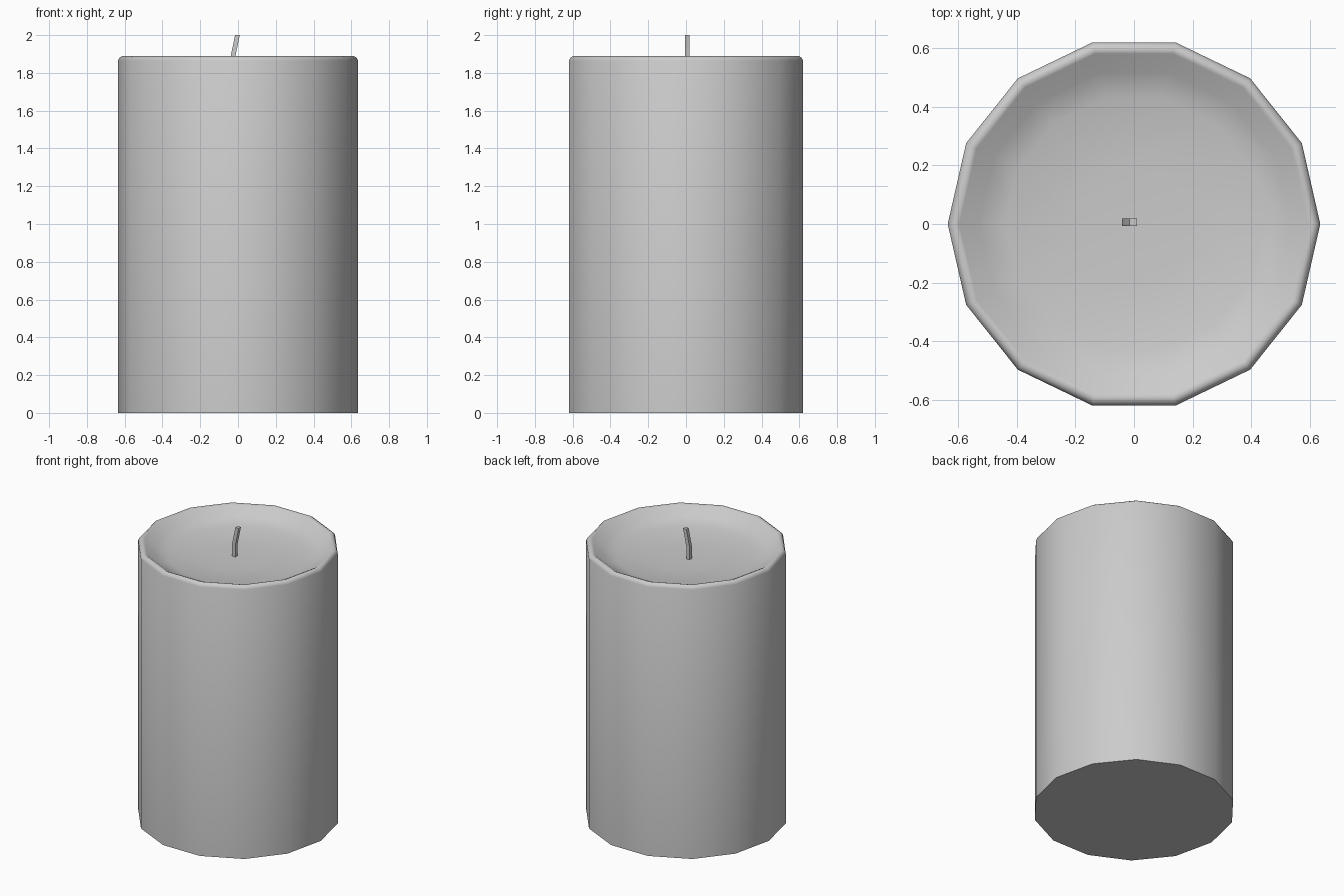
import bpy, bmesh, math

cube = bpy.data.objects.get("Cube")
if cube:
    bpy.data.objects.remove(cube, do_unlink=True)


def make_material(name, color):
    mat = bpy.data.materials.new(name)
    mat.use_nodes = True
    mat.diffuse_color = color
    mat.node_tree.nodes["Principled BSDF"].inputs["Base Color"].default_value = color
    return mat


def skin_rings(name, rings, mat, angle):
    """Join rings of equal point count, cap both ends and shade smooth."""
    bm = bmesh.new()
    loops = [[bm.verts.new(p) for p in ring] for ring in rings]
    n = len(loops[0])
    for low, high in zip(loops, loops[1:]):
        for i in range(n):
            j = (i + 1) % n
            bm.faces.new((low[i], low[j], high[j], high[i]))
    bm.faces.new(loops[0][::-1])
    top = bm.faces.new(loops[-1])
    if n > 4:
        bmesh.ops.poke(bm, faces=[top])
    bmesh.ops.recalc_face_normals(bm, faces=bm.faces)
    mesh = bpy.data.meshes.new(name)
    bm.to_mesh(mesh)
    bm.free()
    mesh.materials.append(mat)
    obj = bpy.data.objects.new(name, mesh)
    bpy.context.collection.objects.link(obj)
    bpy.ops.object.select_all(action="DESELECT")
    obj.select_set(True)
    bpy.context.view_layer.objects.active = obj
    bpy.ops.object.shade_smooth_by_angle(angle=math.radians(angle))
    return obj


grey = make_material("plain grey", (0.6, 0.6, 0.6, 1))

# Wax body: fourteen sides, bevelled rim and a shallow melted bowl
SIDES = 14
profile = [(0.635, 0), (0.635, 1.865), (0.628, 1.88), (0.612, 1.89),
           (0.595, 1.883), (0.53, 1.835), (0.44, 1.81), (0.2, 1.795)]
rings = [[(r * math.cos(math.tau * i / SIDES), r * math.sin(math.tau * i / SIDES), z)
          for i in range(SIDES)] for r, z in profile]
skin_rings("wax_body", rings, grey, 60)

# Wick: square strand that rises straight, then leans to the left
HALF = 0.0125
path = [(-0.028, 1.78), (-0.028, 1.88), (-0.003, 2.0)]
corners = [(-HALF, -HALF), (HALF, -HALF), (HALF, HALF), (-HALF, HALF)]
rings = [[(x + dx, 0.006 + dy, z) for dx, dy in corners] for x, z in path]
skin_rings("wick", rings, grey, 30)
